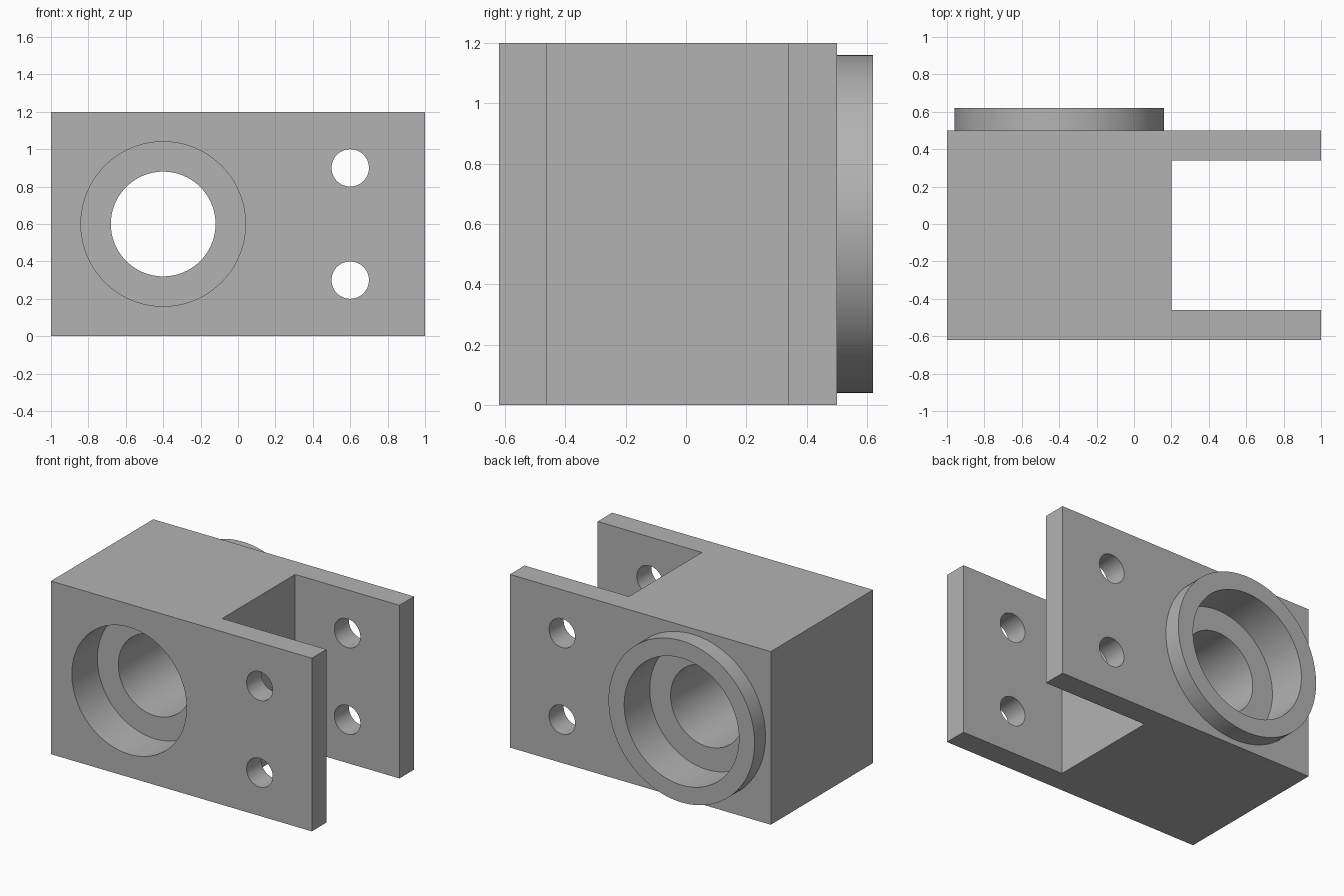
import bpy, bmesh, math

cube = bpy.data.objects.get("Cube")
if cube:
    bpy.data.objects.remove(cube, do_unlink=True)

steel = bpy.data.materials.new("plain_grey")
steel.use_nodes = True
grey = (0.45, 0.45, 0.45, 1)
steel.diffuse_color = grey
steel.node_tree.nodes["Principled BSDF"].inputs["Base Color"].default_value = grey

FRONT, BACK, HEIGHT = -0.62, 0.5, 1.2
BOSS_BACK = 0.62
BORE_X, MID_Z = -0.4, 0.6
SEAT_DEPTH = 0.28


def add_object(name, bm):
    bmesh.ops.recalc_face_normals(bm, faces=bm.faces)
    mesh = bpy.data.meshes.new(name)
    bm.to_mesh(mesh)
    bm.free()
    mesh.materials.append(steel)
    obj = bpy.data.objects.new(name, mesh)
    bpy.context.collection.objects.link(obj)
    return obj


def extrude_up(name, outline, height):
    bm = bmesh.new()
    face = bm.faces.new([bm.verts.new((x, y, 0)) for x, y in outline])
    top = bmesh.ops.extrude_face_region(bm, geom=[face])["geom"]
    verts = [v for v in top if isinstance(v, bmesh.types.BMVert)]
    bmesh.ops.translate(bm, verts=verts, vec=(0, 0, height))
    return add_object(name, bm)


def cylinder_y(name, x, z, radius, y0, y1, sides=96):
    bpy.ops.mesh.primitive_cylinder_add(
        vertices=sides, radius=radius, depth=y1 - y0,
        location=(x, (y0 + y1) / 2, z), rotation=(math.pi / 2, 0, 0))
    obj = bpy.context.object
    obj.name = name
    obj.data.materials.append(steel)
    return obj


def combine(target, tool, operation):
    mod = target.modifiers.new(tool.name, "BOOLEAN")
    mod.operation = operation
    mod.solver = "EXACT"
    mod.object = tool
    tool.hide_render = True
    bpy.context.view_layer.objects.active = target
    bpy.ops.object.modifier_apply(modifier=mod.name)
    bpy.data.objects.remove(tool, do_unlink=True)


# Solid block with two parallel arms
bracket = extrude_up("clevis_bracket", [
    (-1, FRONT), (1, FRONT), (1, -0.46), (0.2, -0.46),
    (0.2, 0.34), (1, 0.34), (1, BACK), (-1, BACK)], HEIGHT)

# Round boss on the back
combine(bracket, cylinder_y("boss", BORE_X, MID_Z, 0.56, 0.2, BOSS_BACK), "UNION")

# Through bore with a wider seat at each end
combine(bracket, cylinder_y("bore", BORE_X, MID_Z, 0.28, -1, 1), "DIFFERENCE")
combine(bracket, cylinder_y("front_seat", BORE_X, MID_Z, 0.44,
                            -1, FRONT + SEAT_DEPTH), "DIFFERENCE")
combine(bracket, cylinder_y("back_seat", BORE_X, MID_Z, 0.44,
                            BOSS_BACK - SEAT_DEPTH, 1), "DIFFERENCE")

# Bolt holes through both arms
for z in (0.3, 0.9):
    combine(bracket, cylinder_y("bolt_hole", 0.6, z, 0.1, -1, 1, 48), "DIFFERENCE")

bpy.ops.object.select_all(action="DESELECT")
bracket.select_set(True)
bpy.context.view_layer.objects.active = bracket
bpy.ops.object.shade_smooth_by_angle(angle=math.radians(30))
